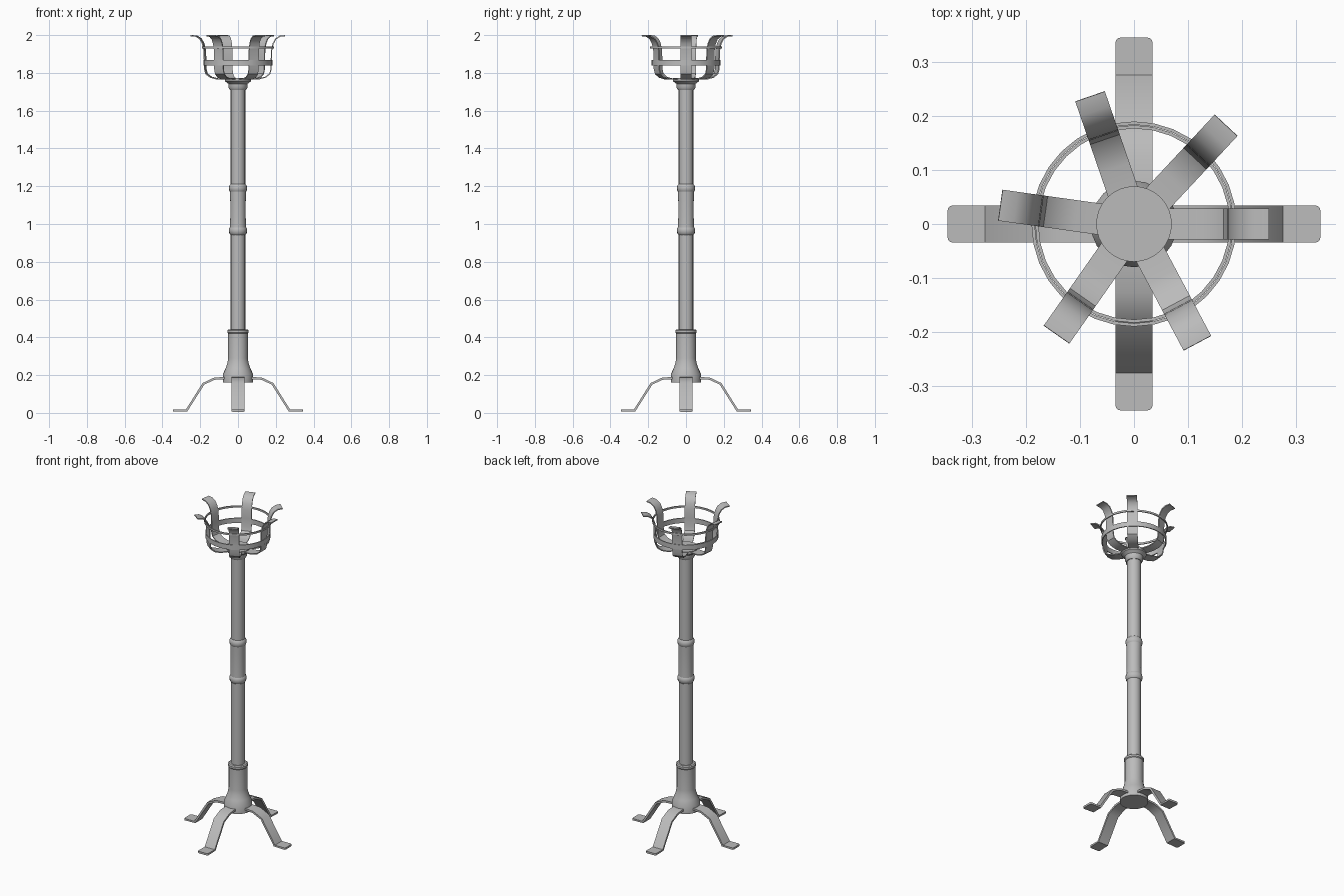
import bpy
import bmesh
from math import sin, cos, pi, radians
from mathutils import Matrix, Vector

if "Cube" in bpy.data.objects:
    bpy.data.objects.remove(bpy.data.objects["Cube"])

iron = bpy.data.materials.new("grey iron")
iron.use_nodes = True
GREY = (0.5, 0.5, 0.5, 1)
iron.diffuse_color = GREY
iron.node_tree.nodes["Principled BSDF"].inputs["Base Color"].default_value = GREY


def finish(bm, name, angle=35):
    bmesh.ops.recalc_face_normals(bm, faces=bm.faces)
    mesh = bpy.data.meshes.new(name)
    bm.to_mesh(mesh)
    bm.free()
    mesh.materials.append(iron)
    ob = bpy.data.objects.new(name, mesh)
    bpy.context.collection.objects.link(ob)
    bpy.ops.object.select_all(action="DESELECT")
    ob.select_set(True)
    bpy.context.view_layer.objects.active = ob
    bpy.ops.object.shade_smooth_by_angle(angle=radians(angle))
    return ob


def lathe(name, profile, sides, closed=False):
    """Turn (radius, height) points around z; open profiles get end caps."""
    bm = bmesh.new()
    rows = [[bm.verts.new((r * cos(2 * pi * i / sides), r * sin(2 * pi * i / sides), z))
             for i in range(sides)] for r, z in profile]
    pairs = list(zip(rows, rows[1:]))
    if closed:
        pairs.append((rows[-1], rows[0]))
    else:
        bm.faces.new(rows[0])
        bm.faces.new(rows[-1])
    for a, b in pairs:
        for i in range(sides):
            j = (i + 1) % sides
            bm.faces.new((a[i], a[j], b[j], b[i]))
    return finish(bm, name)


def strap(name, path, width, thick, angle, corner=0):
    """Flat bar following (radius, height) points, turned to an angle."""
    pts = [Vector(p) for p in path]
    bm = bmesh.new()
    rows = []
    for i, p in enumerate(pts):
        d = (pts[min(i + 1, len(pts) - 1)] - pts[max(i - 1, 0)]).normalized()
        n = Vector((-d.y, d.x)) * thick / 2
        rows.append([bm.verts.new((q.x, s * width / 2, q.y))
                     for q, s in ((p + n, -1), (p + n, 1), (p - n, 1), (p - n, -1))])
    for a, b in zip(rows, rows[1:]):
        for i in range(4):
            j = (i + 1) % 4
            bm.faces.new((a[i], a[j], b[j], b[i]))
    bm.faces.new(rows[0])
    bm.faces.new(rows[-1])
    if corner:
        # round the tip corners
        r = rows[-1]
        tips = [bm.edges.get((r[0], r[3])), bm.edges.get((r[1], r[2]))]
        bmesh.ops.bevel(bm, geom=tips, offset=corner, segments=3, profile=0.5, affect="EDGES")
    bm.transform(Matrix.Rotation(radians(angle), 4, "Z"))
    return finish(bm, name)


# Turned post: flared base, collars and top plate
lathe("base_socket", [(0.08, 0.16), (0.08, 0.205), (0.066, 0.235), (0.056, 0.265),
                      (0.052, 0.29), (0.052, 0.42), (0.056, 0.425), (0.056, 0.437),
                      (0.05, 0.442)], 24)
lathe("shaft", [(0.039, 0.43), (0.039, 1.725)], 16)
for name, z in (("lower_collar", 0.965), ("upper_collar", 1.19)):
    lathe(name, [(0.039, z - 0.022), (0.046, z - 0.014), (0.048, z),
                 (0.046, z + 0.014), (0.039, z + 0.022)], 20)
lathe("middle_grip", [(0.043, 0.975), (0.041, 1.03), (0.041, 1.12), (0.043, 1.18)], 20)
lathe("top_cup", [(0.043, 1.71), (0.051, 1.722), (0.051, 1.742), (0.06, 1.75),
                  (0.07, 1.756), (0.07, 1.774)], 32)

# Four bent feet
foot = [(0.06, 0.185), (0.125, 0.181), (0.183, 0.154), (0.272, 0.013), (0.345, 0.012)]
for i, side in enumerate(("left", "back", "right", "front")):
    strap(side + "_foot", foot, 0.068, 0.012, 90 * i, 0.008)

# Six flared basket straps
rib = [(0.03, 1.766), (0.11, 1.768), (0.145, 1.777), (0.168, 1.795), (0.175, 1.82),
       (0.176, 1.87), (0.178, 1.92), (0.186, 1.955), (0.2, 1.98), (0.222, 1.994),
       (0.25, 1.997)]
for i, angle in enumerate((0, 47, 109, 172, 235, 298)):
    strap("basket_strap_%d" % (i + 1), rib, 0.058, 0.006, angle)

# Two hoops around the basket
for name, r, z, h in (("wide_hoop", 0.183, 1.853, 0.03), ("thin_hoop", 0.19, 1.935, 0.011)):
    lathe(name, [(r, z - h / 2), (r, z + h / 2), (r - 0.006, z + h / 2),
                 (r - 0.006, z - h / 2)], 32, closed=True)
